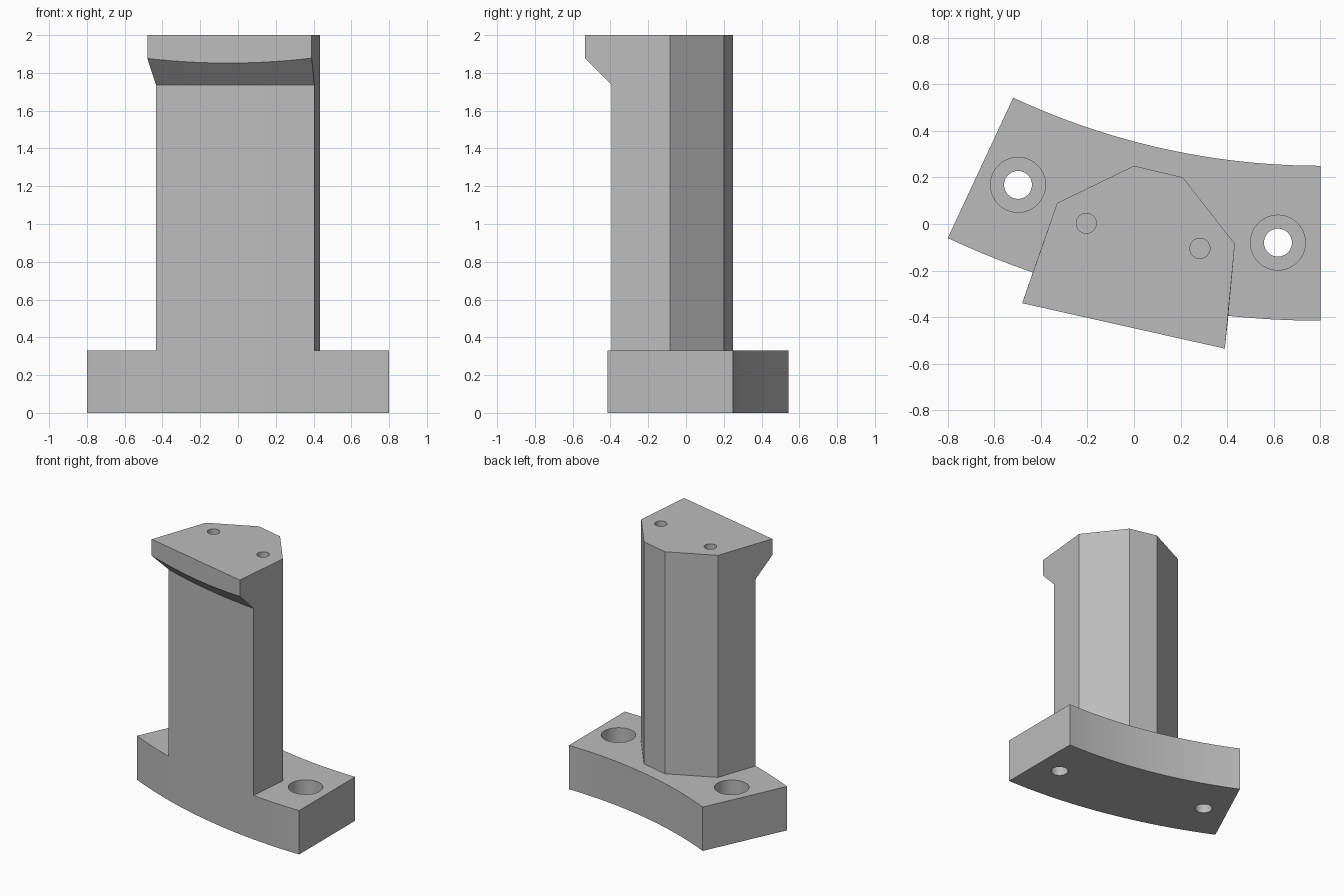
import bpy
import bmesh
from math import radians, sin, cos, hypot, atan2
from mathutils import Vector

cube = bpy.data.objects.get("Cube")
if cube:
    bpy.data.objects.remove(cube, do_unlink=True)

CENTRE = Vector((0.8, 3.37))      # centre of the curved base
R_OUT, R_IN, SWEEP = 3.785, 3.12, 25
BASE_TOP, LEDGE, TOP = 0.33, 1.737, 2.0

grey = bpy.data.materials.new("plain_grey")
grey.use_nodes = True
colour = (0.5, 0.5, 0.5, 1)
grey.diffuse_color = colour
grey.node_tree.nodes["Principled BSDF"].inputs["Base Color"].default_value = colour


def arc(radius, start, end, steps):
    """Points on a circle about CENTRE, angles measured from -y towards -x."""
    angles = [start + (end - start) * i / steps for i in range(steps + 1)]
    return [CENTRE + radius * Vector((-sin(a), -cos(a))) for a in angles]


def loft(name, rings):
    """Closed solid through rings of 3D points."""
    bm = bmesh.new()
    loops = [[bm.verts.new(p) for p in ring] for ring in rings]
    n = len(loops[0])
    bm.faces.new(loops[0])
    bm.faces.new(loops[-1])
    for low, high in zip(loops, loops[1:]):
        for i in range(n):
            j = (i + 1) % n
            bm.faces.new((low[i], low[j], high[j], high[i]))
    bmesh.ops.recalc_face_normals(bm, faces=bm.faces)
    mesh = bpy.data.meshes.new(name)
    bm.to_mesh(mesh)
    bm.free()
    mesh.materials.append(grey)
    obj = bpy.data.objects.new(name, mesh)
    bpy.context.collection.objects.link(obj)
    return obj


def flat(points, z):
    return [(p[0], p[1], z) for p in points]


def drill(obj, x, y, radius, bottom, top):
    """Cut a vertical round hole."""
    bpy.ops.mesh.primitive_cylinder_add(vertices=48, radius=radius, depth=top - bottom,
                                        location=(x, y, (top + bottom) / 2))
    cutter = bpy.context.object
    cutter.name = "hole_cutter"
    cutter.hide_render = True
    cutter.data.materials.append(grey)
    mod = obj.modifiers.new("hole", 'BOOLEAN')
    mod.operation = 'DIFFERENCE'
    mod.solver = 'EXACT'
    mod.object = cutter
    bpy.context.view_layer.objects.active = obj
    bpy.ops.object.modifier_apply(modifier=mod.name)
    bpy.data.objects.remove(cutter, do_unlink=True)


def smooth(obj):
    bpy.ops.object.select_all(action='DESELECT')
    obj.select_set(True)
    bpy.context.view_layer.objects.active = obj
    bpy.ops.object.shade_smooth_by_angle(angle=radians(25))


# Curved base plate with two counterbored screw holes
outline = arc(R_OUT, 0, radians(SWEEP), 50) + arc(R_IN, radians(SWEEP), 0, 50)
base = loft("base_plate", [flat(outline, 0), flat(outline, BASE_TOP)])
for x, y in ((-0.498, 0.168), (0.618, -0.08)):
    drill(base, x, y, 0.118, 0.15, 0.5)
    drill(base, x, y, 0.06, -0.1, 0.25)
smooth(base)

# Column: curved front below, conical underside, flat overhanging lip on top
left_tip, right_tip = Vector((-0.48, -0.34)), Vector((0.39, -0.535))
back = [Vector(p) for p in ((0.433, -0.085), (0.21, 0.2), (0, 0.25), (-0.33, 0.09))]
STEPS = 32
lip = [left_tip.lerp(right_tip, i / STEPS) for i in range(STEPS + 1)]
front = []
for p in lip:
    front.append(CENTRE + (p - CENTRE).normalized() * R_OUT)
lip_edge = [(p.x, p.y, LEDGE + (p - CENTRE).length - R_OUT) for p in lip]
column = loft("column", [
    flat(front + back, BASE_TOP),
    flat(front + back, LEDGE),
    lip_edge + flat(back, 1.87),
    flat(lip + back, TOP),
])

# Two blind pin holes in the top
for x, y in ((-0.205, 0.003), (0.283, -0.105)):
    drill(column, x, y, 0.043, 1.8, 2.1)
smooth(column)
